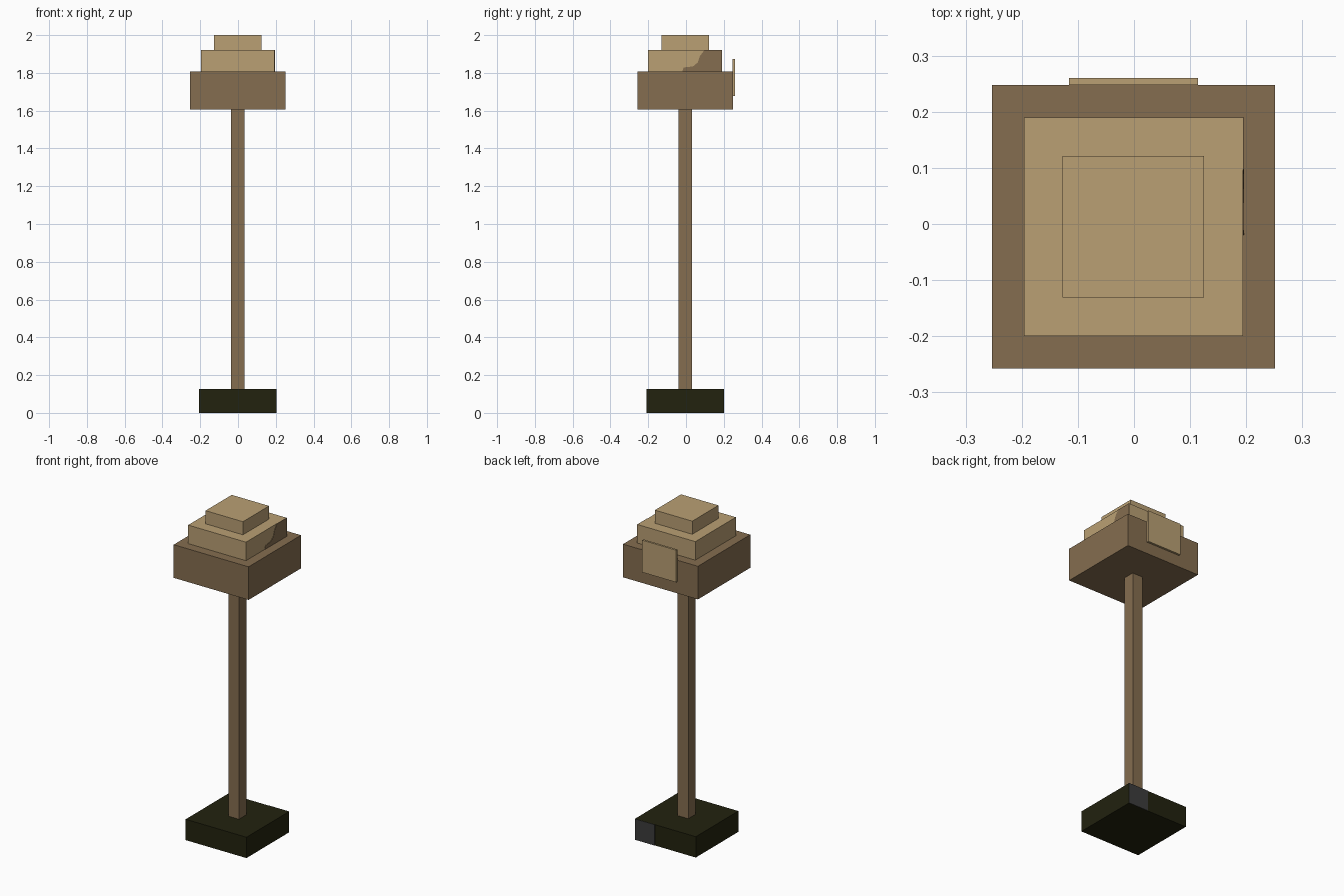
import bpy
import bmesh

cube = bpy.data.objects.get("Cube")
if cube:
    bpy.data.objects.remove(cube, do_unlink=True)


def material(name, rgb):
    mat = bpy.data.materials.new(name)
    mat.use_nodes = True
    colour = (*rgb, 1.0)
    mat.diffuse_color = colour
    mat.node_tree.nodes["Principled BSDF"].inputs["Base Color"].default_value = colour
    return mat


brown = material("brown wood", (0.235, 0.155, 0.08))
tan = material("tan wood", (0.49, 0.35, 0.174))
dark = material("dark olive", (0.016, 0.016, 0.0045))
grey = material("dark grey", (0.045, 0.045, 0.045))


def finish(name, bm, mat):
    bmesh.ops.recalc_face_normals(bm, faces=bm.faces)
    mesh = bpy.data.meshes.new(name)
    bm.to_mesh(mesh)
    bm.free()
    mesh.materials.append(mat)
    obj = bpy.data.objects.new(name, mesh)
    bpy.context.collection.objects.link(obj)
    return obj


def box(name, x, y, z, mat):
    """Box spanning the given (low, high) ranges."""
    bm = bmesh.new()
    bmesh.ops.create_cube(bm, size=1)
    for v in bm.verts:
        v.co = [r[0] if c < 0 else r[1] for c, r in zip(v.co, (x, y, z))]
    return finish(name, bm, mat)


def block(name, half, z, mat):
    """Square block on the post axis, which sits slightly to the front."""
    return box(name, (-half - 0.001, half - 0.001), (-half - 0.005, half - 0.005), z, mat)


# Base, post and stepped head
block("base", 0.205, (0, 0.127), dark)
block("post", 0.036, (0.127, 1.605), brown)
block("head", 0.2525, (1.605, 1.807), brown)
block("middle_tier", 0.195, (1.807, 1.92), tan)
block("top_tier", 0.126, (1.92, 2.0), tan)

# Plate on the back of the head
box("back_plate", (-0.116, 0.114), (0.2475, 0.26), (1.677, 1.873), tan)

# Grey patch at the left end of the base's back
box("base_patch", (0.07, 0.204), (0.199, 0.202), (0, 0.127), grey)

# Ragged brown patch on the left side of the middle tier
outline = [(-0.02, 1.807), (-0.012, 1.829), (0.037, 1.834), (0.062, 1.855),
           (0.074, 1.889), (0.097, 1.92), (0.19, 1.92), (0.19, 1.807)]
bm = bmesh.new()
face = bm.faces.new([bm.verts.new((0.193, y, z)) for y, z in outline])
side = bmesh.ops.extrude_face_region(bm, geom=[face])
bmesh.ops.translate(bm, vec=(0.003, 0, 0),
                    verts=[v for v in side["geom"] if isinstance(v, bmesh.types.BMVert)])
finish("tier_patch", bm, brown)
